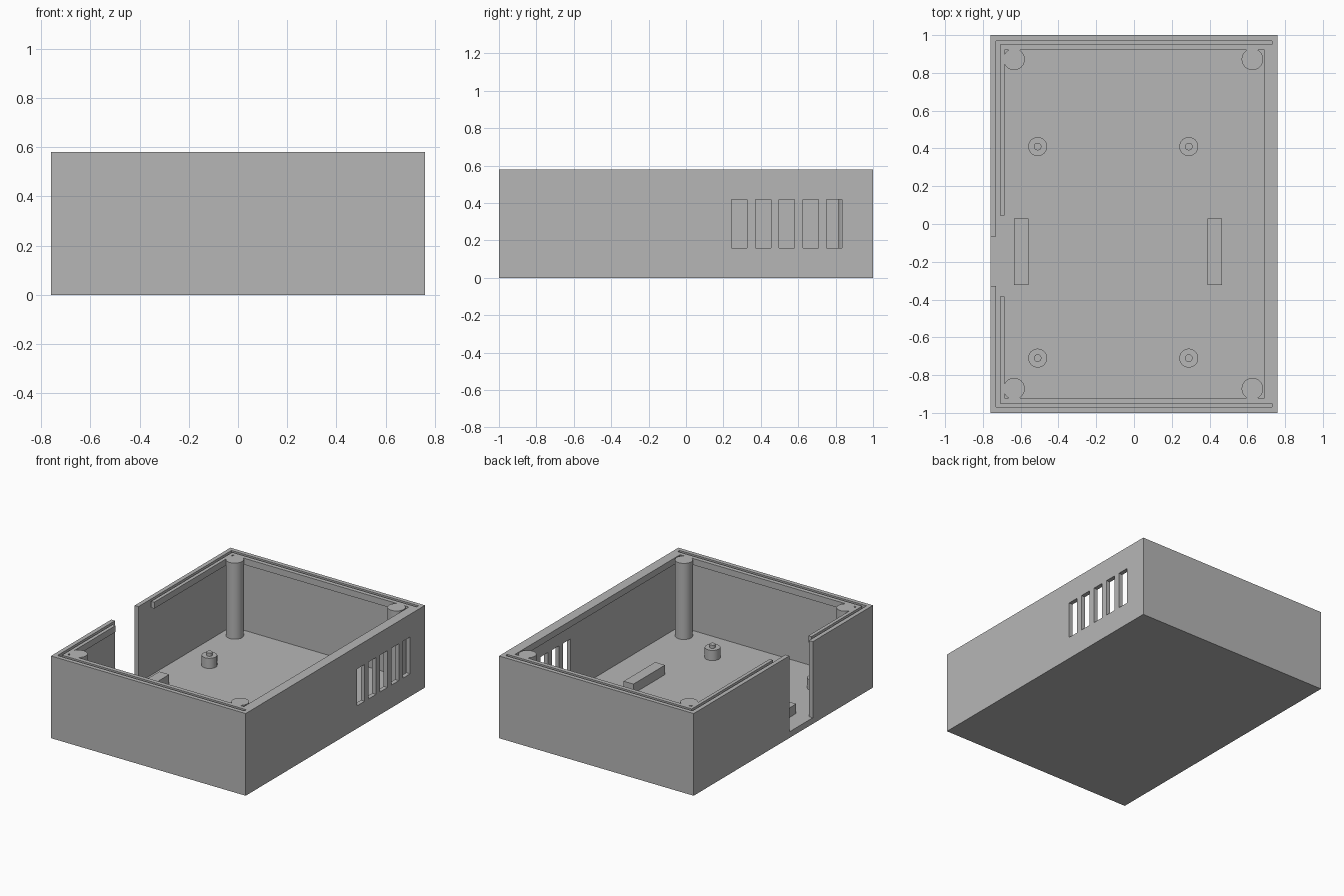
import bpy, bmesh
from mathutils import Matrix, Vector

cube = bpy.data.objects.get("Cube")
if cube:
    bpy.data.objects.remove(cube, do_unlink=True)

W, D, H = 0.76, 1.0, 0.58      # half width, half depth, height
WALL, FLOOR = 0.03, 0.043
LIP_Z = 0.535

grey = bpy.data.materials.new("light grey plastic")
grey.use_nodes = True
grey.diffuse_color = (0.47, 0.47, 0.47, 1)
grey.node_tree.nodes["Principled BSDF"].inputs["Base Color"].default_value = grey.diffuse_color


def add_object(name, bm):
    bmesh.ops.recalc_face_normals(bm, faces=bm.faces)
    mesh = bpy.data.meshes.new(name)
    bm.to_mesh(mesh)
    bm.free()
    mesh.materials.append(grey)
    obj = bpy.data.objects.new(name, mesh)
    bpy.context.collection.objects.link(obj)
    return obj


def add_box(bm, lo, hi):
    lo, hi = Vector(lo), Vector(hi)
    m = Matrix.Translation((lo + hi) / 2) @ Matrix.Diagonal((hi - lo).to_4d())
    m[3][3] = 1
    bmesh.ops.create_cube(bm, size=1, matrix=m)


def add_cylinder(bm, x, y, r, z0, z1, sides=40):
    bmesh.ops.create_cone(bm, cap_ends=True, segments=sides, radius1=r, radius2=r,
                          depth=z1 - z0, matrix=Matrix.Translation((x, y, (z0 + z1) / 2)))


def boxes(name, *spans):
    bm = bmesh.new()
    for lo, hi in spans:
        add_box(bm, lo, hi)
    return add_object(name, bm)


def shade_round(obj):
    # smooth sides, flat caps
    for p in obj.data.polygons:
        p.use_smooth = abs(p.normal.z) < 0.5
    for o in bpy.context.selected_objects:
        o.select_set(False)
    obj.select_set(True)
    bpy.context.view_layer.objects.active = obj
    bpy.ops.object.shade_smooth_by_angle()


# Outer case: a block hollowed out, with a side opening and vent slots
case = boxes("case_shell", ((-W, -D, 0), (W, D, H)))
cavity = boxes("cavity_cutter", ((WALL - W, WALL - D, FLOOR), (W - WALL, D - WALL, H + 0.2)))
vents = []
for i in range(5):
    y = 0.244 + i * 0.127
    vents.append(((W - 0.1, y, 0.16), (W + 0.1, y + 0.083, 0.42)))
openings = boxes("opening_cutter",
                 ((-W - 0.1, -0.328, FLOOR), (-W + 0.1, -0.067, H + 0.1)), *vents)
for cutter in (cavity, openings):
    cutter.hide_render = True
    mod = case.modifiers.new(cutter.name, 'BOOLEAN')
    mod.operation = 'DIFFERENCE'
    mod.solver = 'EXACT'
    mod.object = cutter
bpy.context.view_layer.update()
cut_mesh = bpy.data.meshes.new_from_object(case.evaluated_get(bpy.context.evaluated_depsgraph_get()))
case.modifiers.clear()
case.data = cut_mesh
for cutter in (cavity, openings):
    bpy.data.objects.remove(cutter, do_unlink=True)

# Inner lip: a C-shaped rail standing off the walls, leaving a lid groove
outline = [(-0.685, 0.045), (-0.71, 0.045), (-0.71, 0.95), (0.73, 0.95),
           (0.73, -0.95), (-0.71, -0.95), (-0.71, -0.385), (-0.685, -0.385),
           (-0.685, -0.92), (0.69, -0.92), (0.69, 0.92), (-0.685, 0.92)]
bm = bmesh.new()
face = bm.faces.new([bm.verts.new((x, y, LIP_Z)) for x, y in outline])
top = bmesh.ops.extrude_face_region(bm, geom=[face])["geom"]
bmesh.ops.translate(bm, vec=(0, 0, H - LIP_Z),
                    verts=[v for v in top if isinstance(v, bmesh.types.BMVert)])
add_object("lid_rail", bm)

# Tall corner posts
bm = bmesh.new()
for x in (-0.635, 0.627):
    for y in (-0.872, 0.872):
        add_cylinder(bm, x, y, 0.057, FLOOR, H)
shade_round(add_object("corner_posts", bm))

# Short standoffs with locating pins
bm = bmesh.new()
for x in (-0.51, 0.29):
    for y in (-0.71, 0.41):
        add_cylinder(bm, x, y, 0.05, FLOOR, 0.115)
        add_cylinder(bm, x, y, 0.02, 0.115, 0.137, 24)
shade_round(add_object("board_standoffs", bm))

# Support blocks on the floor
boxes("support_blocks", *[((x, -0.322, FLOOR), (x + 0.077, 0.03, 0.11)) for x in (-0.635, 0.389)])
